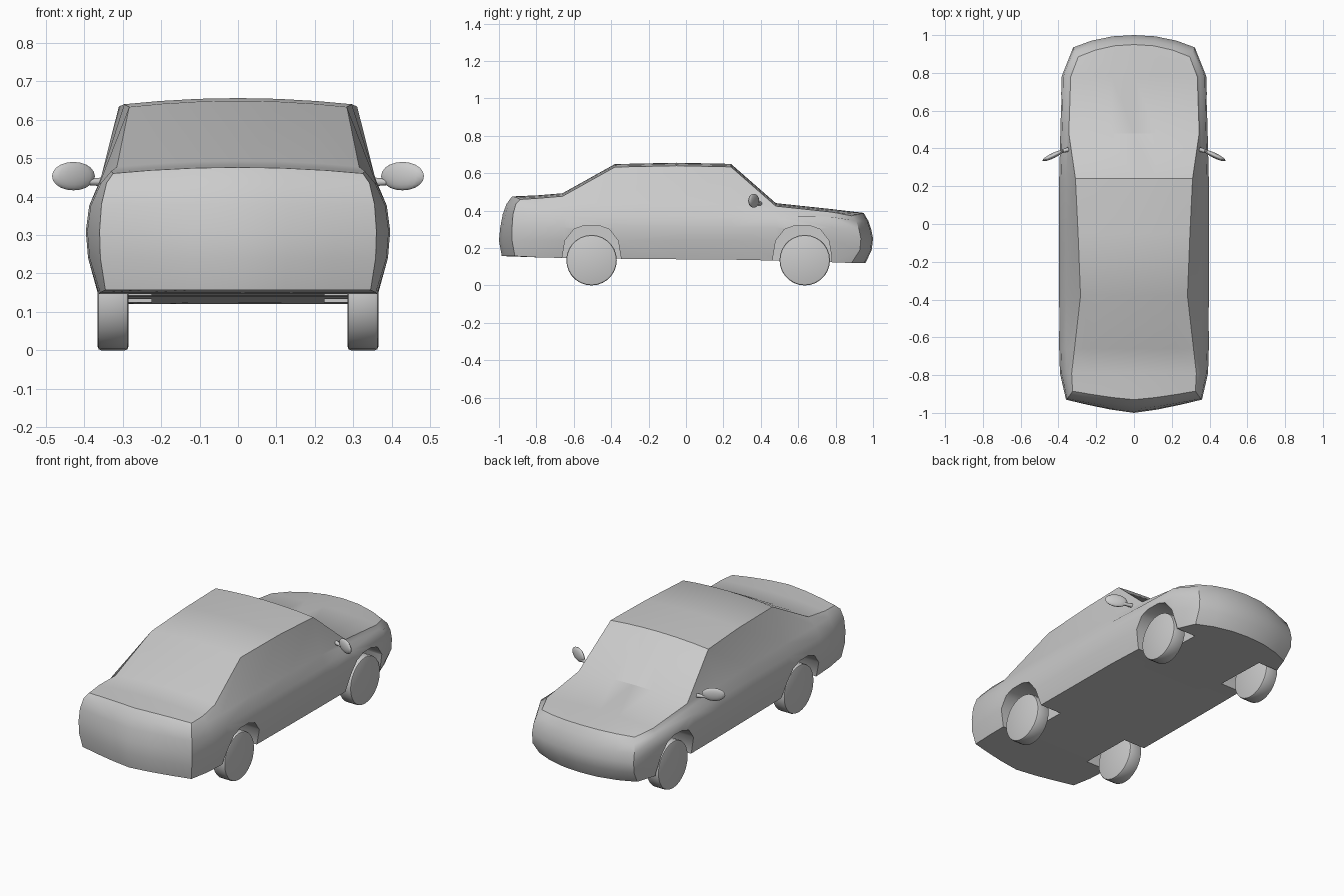
import bpy, bmesh, math
from mathutils import Matrix

if "Cube" in bpy.data.objects:
    bpy.data.objects.remove(bpy.data.objects["Cube"])

FR = [1, 0.7, 0.35, 0, -0.35, -0.7, -1]      # positions across the car
ROWS = 6                                      # sill, lower, bulge, shoulder, belt, top edge


def finish(bm, name, angle=30):
    bmesh.ops.recalc_face_normals(bm, faces=bm.faces)
    me = bpy.data.meshes.new(name)
    bm.to_mesh(me)
    bm.free()
    ob = bpy.data.objects.new(name, me)
    bpy.context.collection.objects.link(ob)
    bpy.ops.object.select_all(action='DESELECT')
    ob.select_set(True)
    bpy.context.view_layer.objects.active = ob
    if angle:
        bpy.ops.object.shade_smooth_by_angle(angle=math.radians(angle))
    return ob


# Tail and nose rows: half width, centre y, corner y, z
TAIL = [(.345, -.985, -.915, .157), (.358, -1.0, -.93, .24), (.36, -.993, -.93, .31),
        (.355, -.98, -.925, .38), (.342, -.96, -.91, .435), (.325, -.93, -.885, .46)]
NOSE = [(.31, .96, .885, .12), (.322, .993, .93, .19), (.322, 1.0, .935, .25),
        (.32, .99, .925, .30), (.31, .975, .91, .345), (.295, .95, .885, .372)]

# Body stations: y, sill z, top edge half width, top edge z, belt z, width scale
STATIONS = [(-.79, .15, .33, .466, .435, .99), (-.66, .147, .315, .477, .435, 1),
            (-.38, .143, .283, .633, .44, 1), (-.05, .14, .296, .640, .435, 1),
            (.24, .138, .31, .634, .43, 1), (.48, .133, .345, .424, .40, .985),
            (.78, .124, .335, .392, .37, .968)]


def station_rows(y, zb, xe, ze, z4, s):
    k = z4 / .43
    pts = [(.362, zb), (.39, .24), (.396, .31), (.387, .31 + .065 * k), (.36, z4)]
    return [(x * s, y, y, z) for x, z in pts] + [(xe, y, y, ze)]


def body():
    bm = bmesh.new()
    sections = [TAIL] + [station_rows(*s) for s in STATIONS] + [NOSE]
    cache = {}
    last = len(sections) - 1

    def v(s, r, c):
        if (s, r, c) not in cache:
            x, yc, ye, z = sections[s][r]
            f = FR[c]
            bow = abs(f) ** (1.3 if s == 0 else 2.2)
            crown = .016 * (1 - f * f) if r == ROWS - 1 else 0
            cache[s, r, c] = bm.verts.new((x * f, yc + (ye - yc) * bow, z + crown))
        return cache[s, r, c]

    n = len(FR) - 1
    for s in range(last):
        for c in (0, n):                       # sides
            for r in range(ROWS - 1):
                bm.faces.new((v(s, r, c), v(s + 1, r, c), v(s + 1, r + 1, c), v(s, r + 1, c)))
        for r in (0, ROWS - 1):                # floor and top
            for c in range(n):
                bm.faces.new((v(s, r, c), v(s + 1, r, c), v(s + 1, r, c + 1), v(s, r, c + 1)))
    for s in (0, last):                        # tail and nose
        for r in range(ROWS - 1):
            for c in range(n):
                bm.faces.new((v(s, r, c), v(s, r, c + 1), v(s, r + 1, c + 1), v(s, r + 1, c)))
    return finish(bm, "car_body", 0)


def wheel_well(side, y):
    arch = [(-.157, .05), (-.157, .15), (-.142, .24), (-.095, .30), (-.04, .32),
            (.04, .32), (.095, .30), (.142, .24), (.157, .15), (.157, .05)]
    bm = bmesh.new()
    rings = [[bm.verts.new((side * x, y + a, z)) for a, z in arch] for x in (.225, .5)]
    for i in range(len(arch)):
        j = (i + 1) % len(arch)
        bm.faces.new((rings[0][i], rings[0][j], rings[1][j], rings[1][i]))
    for ring in rings:
        bm.faces.new(ring)
    ob = finish(bm, "wheel_well_cutter", 0)
    ob.hide_render = True
    return ob


def wheel(side, y, name):
    bm = bmesh.new()
    m = Matrix.Translation((side * .325, y, .135)) @ Matrix.Rotation(math.pi / 2, 4, 'Y')
    bmesh.ops.create_cone(bm, cap_ends=True, segments=28, radius1=.135, radius2=.135,
                          depth=.08, matrix=m)
    rims = [e for e in bm.edges if any(len(f.verts) > 4 for f in e.link_faces)]
    bmesh.ops.bevel(bm, geom=rims, offset=.009, segments=2, profile=.5, affect='EDGES')
    finish(bm, name, 40)


def mirror(side, name):
    bm = bmesh.new()
    # housing
    m = (Matrix.Translation((side * .428, .362, .453)) @ Matrix.Rotation(side * -.45, 4, 'Z')
         @ Matrix.Diagonal((.062, .014, .037, 1)))
    bmesh.ops.create_uvsphere(bm, u_segments=16, v_segments=10, radius=1, matrix=m)
    # stalk
    m = (Matrix.Translation((side * .37, .388, .438)) @ Matrix.Rotation(side * -.3, 4, 'Z')
         @ Matrix.Rotation(side * math.pi / 2, 4, 'Y'))
    bmesh.ops.create_cone(bm, cap_ends=True, segments=8, radius1=.012, radius2=.008,
                          depth=.05, matrix=m)
    finish(bm, name, 45)


car = body()
for end, y in (("rear", -.505), ("front", .635)):
    for label, side in (("right", 1), ("left", -1)):
        cutter = wheel_well(side, y if end == "rear" else .622)
        mod = car.modifiers.new("wheel_well", 'BOOLEAN')
        mod.operation, mod.solver, mod.object = 'DIFFERENCE', 'EXACT', cutter
        bpy.context.view_layer.objects.active = car
        bpy.ops.object.modifier_apply(modifier=mod.name)
        bpy.data.objects.remove(cutter)
        wheel(side, y, f"{end}_{label}_wheel")
bpy.ops.object.select_all(action='DESELECT')
car.select_set(True)
bpy.context.view_layer.objects.active = car
bpy.ops.object.shade_smooth_by_angle(angle=math.radians(35))
for label, side in (("right", 1), ("left", -1)):
    mirror(side, f"{label}_side_mirror")
